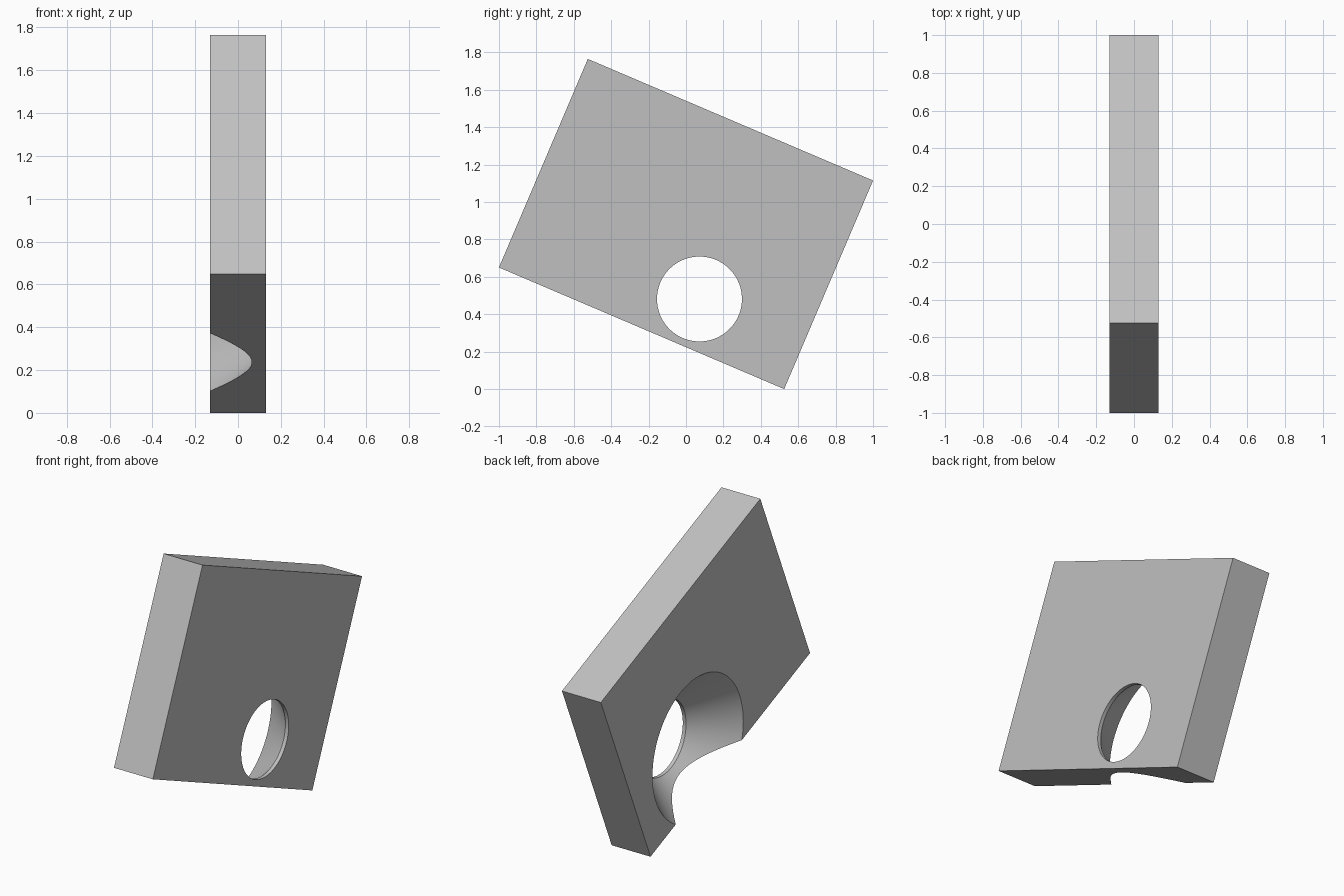
import bpy, bmesh, math
from mathutils import Matrix, Vector

if "Cube" in bpy.data.objects:
    bpy.data.objects.remove(bpy.data.objects["Cube"])

HALF = 0.13                                # half the plate thickness
TILT = math.atan2(0.65, 1.525)
LENGTH, WIDTH = 1.658, 1.212
HOLE = Vector((0, 0.072, 0.481))
HOLE_R = 0.227
SLOPE = math.tan(math.radians(41))         # countersink half angle
LIP_X = 0.108                              # where the cone meets the straight bore

grey = bpy.data.materials.new("plain_grey")
grey.use_nodes = True
colour = (0.53, 0.53, 0.53, 1)
grey.diffuse_color = colour
grey.node_tree.nodes["Principled BSDF"].inputs["Base Color"].default_value = colour


def new_object(name, bm):
    bmesh.ops.recalc_face_normals(bm, faces=bm.faces)
    mesh = bpy.data.meshes.new(name)
    bm.to_mesh(mesh)
    bm.free()
    mesh.materials.append(grey)
    obj = bpy.data.objects.new(name, mesh)
    bpy.context.collection.objects.link(obj)
    return obj


# Tilted rectangular plate
bm = bmesh.new()
bmesh.ops.create_cube(bm, size=1, matrix=Matrix.Translation((0, 0, 0.882))
                      @ Matrix.Rotation(-TILT, 4, "X")
                      @ Matrix.Diagonal((2 * HALF, LENGTH, WIDTH, 1)))
plate = new_object("countersunk_plate", bm)

# Countersink cutter: a straight bore that flares towards -x, lathed about x
bm = bmesh.new()
start, end = -HALF - 0.1, HALF + 0.1
profile = [(start, 0), (start, HOLE_R + (LIP_X - start) * SLOPE),
           (LIP_X, HOLE_R), (end, HOLE_R), (end, 0)]
verts = [bm.verts.new(HOLE + Vector((x, 0, r))) for x, r in profile]
edges = [bm.edges.new(pair) for pair in zip(verts, verts[1:])]
bmesh.ops.spin(bm, geom=verts + edges, cent=HOLE, axis=(1, 0, 0),
               angle=math.tau, steps=128)
bmesh.ops.remove_doubles(bm, verts=bm.verts, dist=0.0001)
cutter = new_object("hole_cutter", bm)
cutter.hide_render = True

# Cut the hole, then drop the cutter
cut = plate.modifiers.new("countersink", "BOOLEAN")
cut.object = cutter
cut.operation = "DIFFERENCE"
cut.solver = "EXACT"
bpy.ops.object.select_all(action="DESELECT")
bpy.context.view_layer.objects.active = plate
plate.select_set(True)
bpy.ops.object.modifier_apply(modifier=cut.name)
bpy.data.objects.remove(cutter)
bpy.ops.object.shade_smooth_by_angle(angle=math.radians(20))
